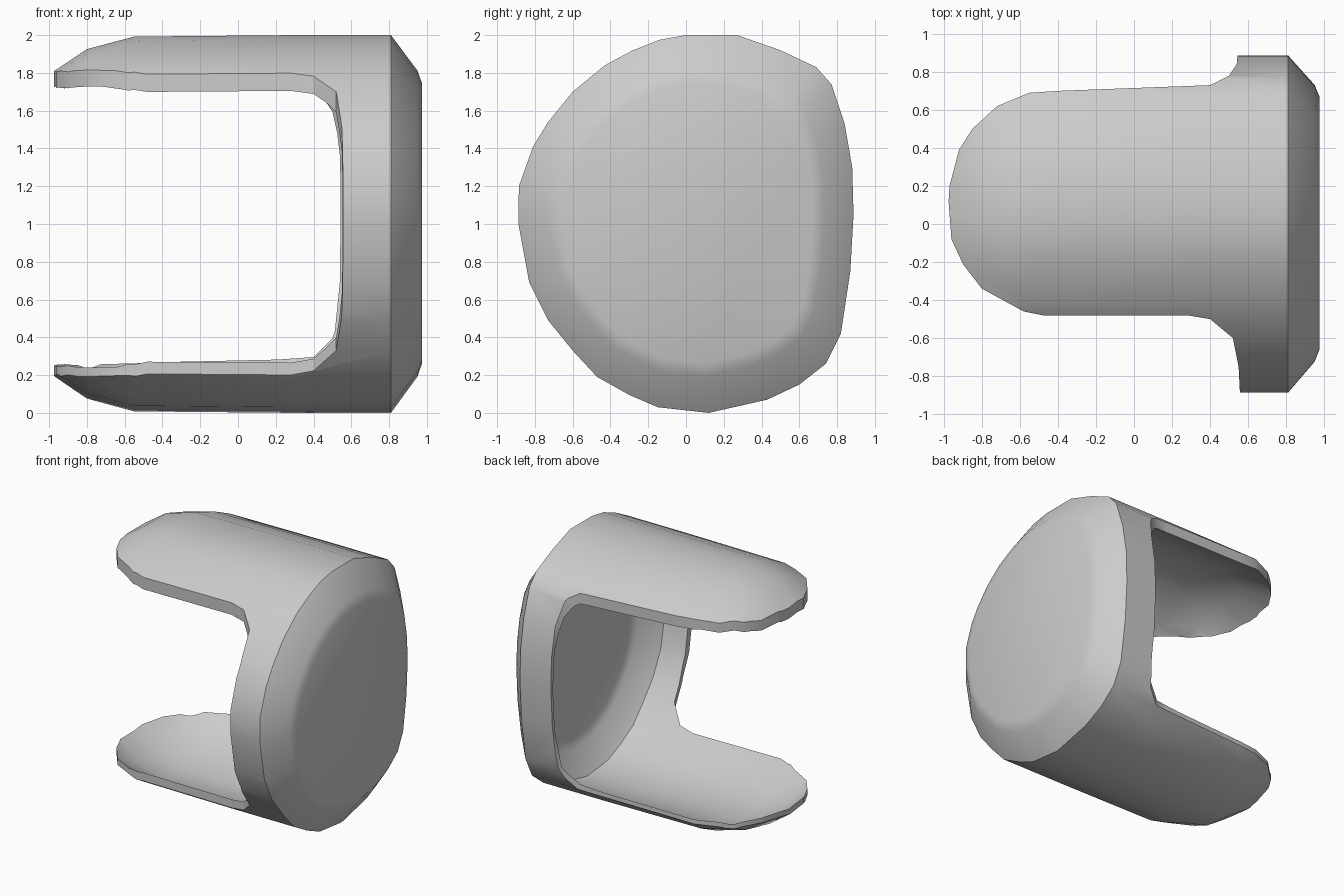
import bpy, bmesh, math

cube = bpy.data.objects.get("Cube")
if cube:
    bpy.data.objects.remove(cube, do_unlink=True)

# One flat grey for the whole part
grey = bpy.data.materials.new("matte_grey")
grey.use_nodes = True
colour = (0.6, 0.6, 0.6, 1)
grey.diffuse_color = colour
grey.node_tree.nodes["Principled BSDF"].inputs["Base Color"].default_value = colour

CENTRE_Y, CENTRE_Z = 0.02, 1.01

# Lopsided round cross-section (y, z)
OUTLINE = [(-.887, 1.0), (-.885, 1.2), (-.81, 1.41), (-.73, 1.54), (-.6, 1.7), (-.43, 1.84),
           (-.28, 1.92), (-.14, 1.975), (0, 2), (.27, 2), (.5, 1.92), (.69, 1.83), (.77, 1.74),
           (.84, 1.53), (.88, 1.3), (.887, 1.05), (.87, .75), (.82, .42), (.74, .26),
           (.6, .15), (.43, .07), (.12, 0), (-.15, .03), (-.3, .095), (-.47, .19), (-.6, .33),
           (-.73, .49), (-.83, .69)]

# Plan of the tongues and the cup with filleted shoulders (x, y)
PLAN = [(-.975, .12), (-.97, .2), (-.92, .39), (-.85, .5), (-.72, .62), (-.55, .69),
        (-.4, .7), (.4, .73), (.5, .78), (.54, .84), (.55, .95), (1.1, .95), (1.1, -.95),
        (.56, -.95), (.55, -.75), (.52, -.6), (.4, -.5), (.28, -.48), (-.48, -.48),
        (-.58, -.46), (-.8, -.34), (-.9, -.21), (-.96, -.08)]


def solid(name, rings):
    """Closed solid skinned through rings of equal point count."""
    bm = bmesh.new()
    loops = [[bm.verts.new(p) for p in ring] for ring in rings]
    n = len(loops[0])
    for a, b in zip(loops, loops[1:]):
        for i in range(n):
            j = (i + 1) % n
            bm.faces.new((a[i], a[j], b[j], b[i]))
    bm.faces.new(loops[0])
    bm.faces.new(loops[-1])
    bmesh.ops.recalc_face_normals(bm, faces=bm.faces)
    mesh = bpy.data.meshes.new(name)
    bm.to_mesh(mesh)
    bm.free()
    mesh.materials.append(grey)
    obj = bpy.data.objects.new(name, mesh)
    bpy.context.collection.objects.link(obj)
    return obj


def section(x, sy, sz, dy=0, dz=0):
    """Outline at x, scaled about its centre and shifted."""
    return [(x, CENTRE_Y + dy + (y - CENTRE_Y) * sy, CENTRE_Z + dz + (z - CENTRE_Z) * sz)
            for y, z in OUTLINE]


# Outer body: domed tips, straight barrel, chamfered end cap
body = solid("clip_body", [section(*s) for s in (
    (-1.05, .82, .75), (-.97, .86, .81), (-.8, .96, .925), (-.55, 1, .992),
    (.3, 1, 1), (.81, 1, 1), (.95, .82, .81), (.975, .75, .74))])

# Hollow inside, set low and back so the wall is thinnest there;
# its floor is chamfered parallel to the cap
hollow = solid("hollow_cutter", [section(*s, .015, -.02) for s in (
    (-1.1, .79, .69), (-.97, .83, .745), (-.8, .92, .865), (-.55, .955, .937),
    (.3, .955, .945), (.76, .955, .945), (.885, .79, .78), (.905, .72, .71))])

# Plan shape that leaves two tongues on the cup
plan = solid("plan_cutter", [[(x, y, z) for x, y in PLAN] for z in (-.2, 2.2)])

for cutter, operation in ((hollow, 'DIFFERENCE'), (plan, 'INTERSECT')):
    mod = body.modifiers.new(cutter.name, 'BOOLEAN')
    mod.object = cutter
    mod.operation = operation
    mod.solver = 'EXACT'

bpy.context.view_layer.update()
evaluated = body.evaluated_get(bpy.context.evaluated_depsgraph_get())
result = bpy.data.meshes.new_from_object(evaluated)
body.modifiers.clear()
body.data = result
for cutter in (hollow, plan):
    bpy.data.objects.remove(cutter, do_unlink=True)

# Smooth barrel with crisp rims
bpy.ops.object.select_all(action='DESELECT')
bpy.context.view_layer.objects.active = body
body.select_set(True)
bpy.ops.object.shade_smooth_by_angle(angle=math.radians(30))
